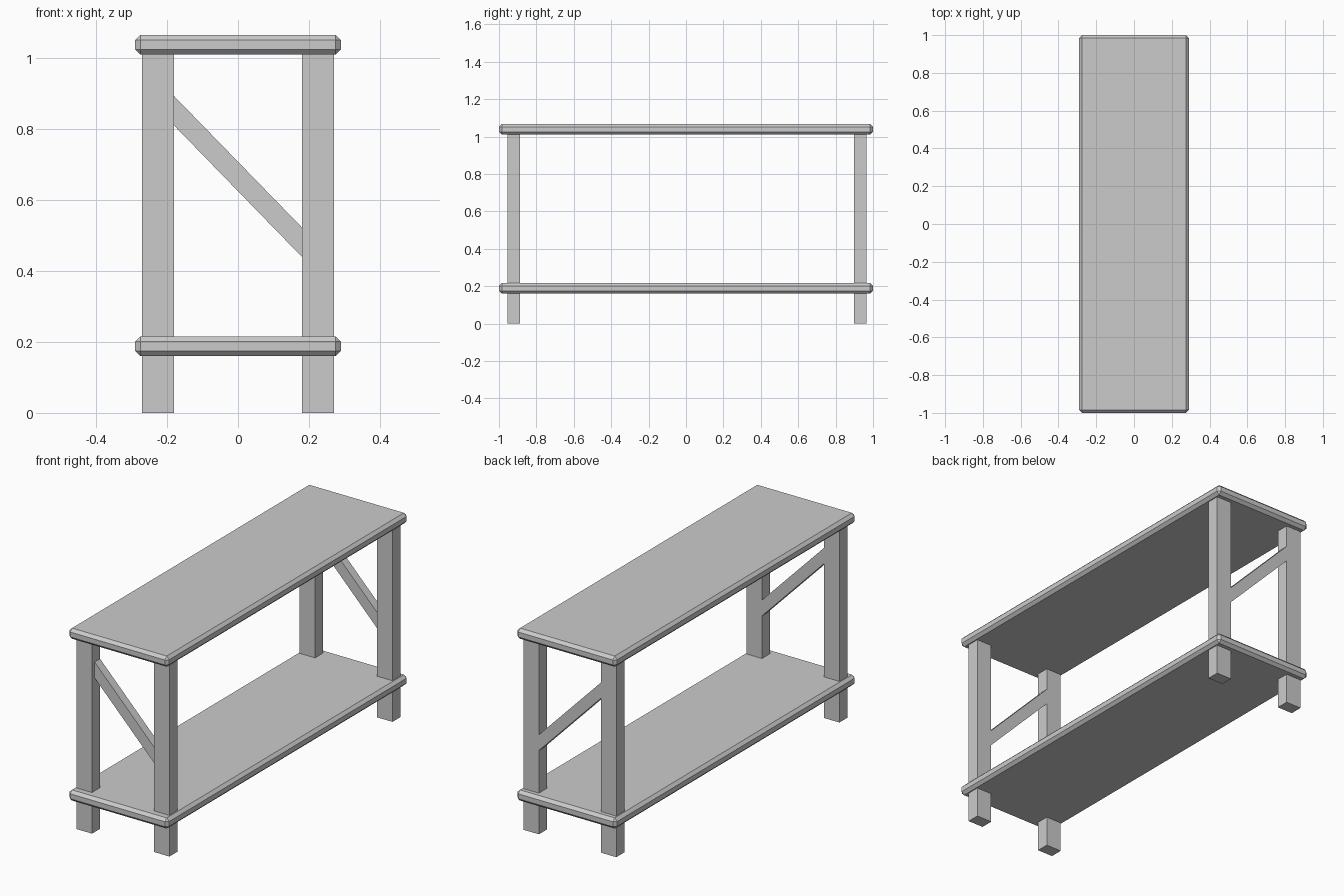
import bpy, bmesh

if "Cube" in bpy.data.objects:
    bpy.data.objects.remove(bpy.data.objects["Cube"])


def prism(name, profile, y0, y1, chamfer=0):
    """Extrude an x-z outline from y0 to y1, optionally chamfering all edges."""
    bm = bmesh.new()
    face = bm.faces.new([bm.verts.new((x, y0, z)) for x, z in profile])
    ext = bmesh.ops.extrude_face_region(bm, geom=[face])
    moved = [v for v in ext["geom"] if isinstance(v, bmesh.types.BMVert)]
    bmesh.ops.translate(bm, verts=moved, vec=(0, y1 - y0, 0))
    if chamfer:
        bmesh.ops.bevel(bm, geom=bm.edges[:], offset=chamfer, segments=1,
                        affect='EDGES')
    bmesh.ops.recalc_face_normals(bm, faces=bm.faces[:])
    mesh = bpy.data.meshes.new(name)
    bm.to_mesh(mesh)
    bm.free()
    obj = bpy.data.objects.new(name, mesh)
    bpy.context.collection.objects.link(obj)
    return obj


def rect(x0, x1, z0, z1):
    return [(x0, z0), (x1, z0), (x1, z1), (x0, z1)]


# Table top and lower shelf: chamfered boards
for name, z in (("table_top", 1.01), ("lower_shelf", 0.16)):
    prism(name, rect(-0.29, 0.29, z, z + 0.056), -1, 1, 0.015)

# Two end frames: a pair of legs joined by a diagonal brace
for end, y in (("front", -0.888), ("back", 0.964)):
    for side, x in (("left", -0.225), ("right", 0.225)):
        prism(f"{end}_{side}_leg", rect(x - 0.045, x + 0.045, 0, 1.012),
              y - 0.067, y)
    prism(f"{end}_brace",
          [(-0.18, 0.81), (0.18, 0.44), (0.18, 0.523), (-0.18, 0.893)],
          y - 0.045, y)
